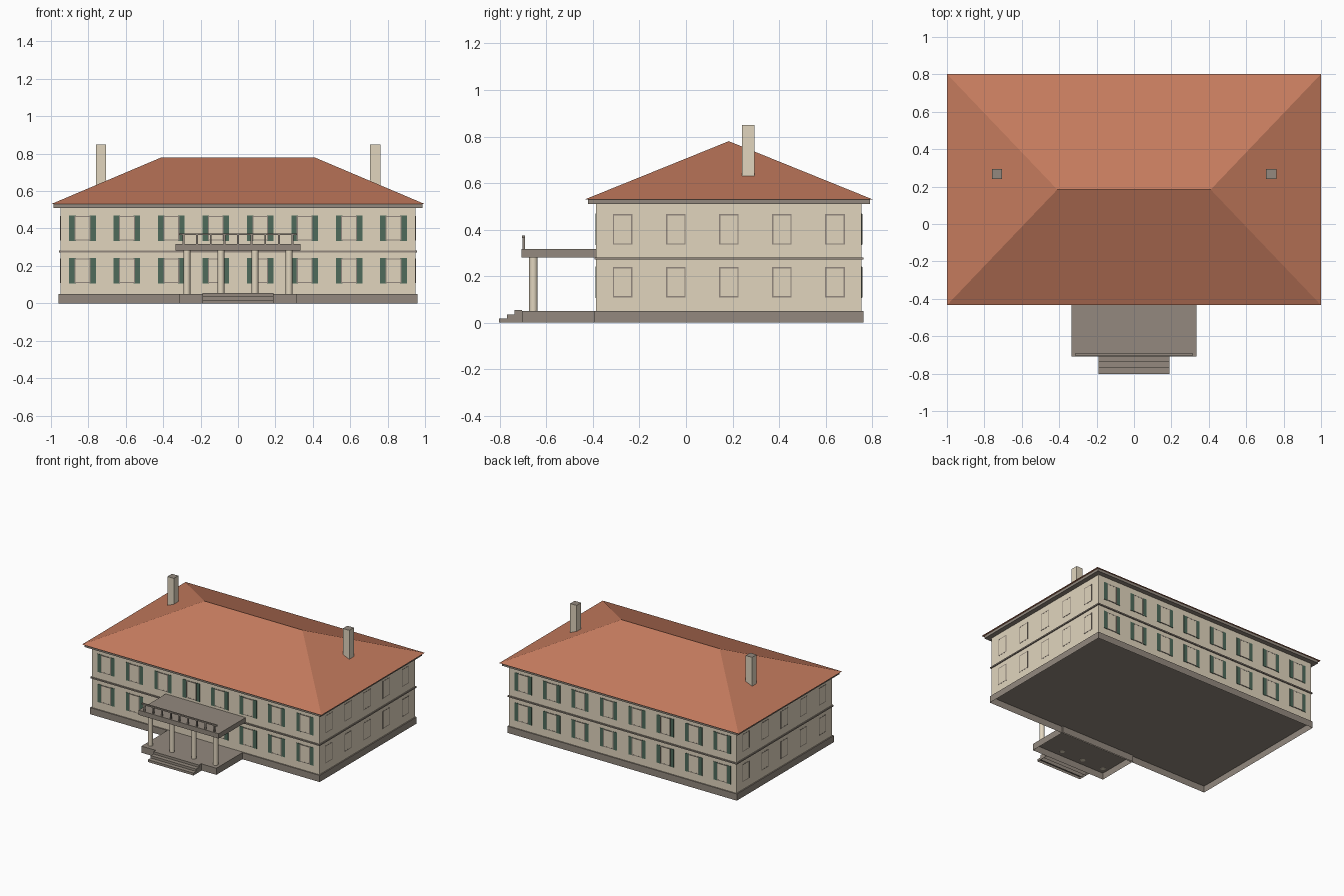
import bpy, bmesh, math
from mathutils import Matrix, Vector

if "Cube" in bpy.data.objects:
    bpy.data.objects.remove(bpy.data.objects["Cube"])


def material(name, r, g, b):
    lin = [((c / 255 + 0.055) / 1.055) ** 2.4 for c in (r, g, b)]
    m = bpy.data.materials.new(name)
    m.diffuse_color = (*lin, 1)
    m.use_nodes = True
    m.node_tree.nodes["Principled BSDF"].inputs["Base Color"].default_value = m.diffuse_color
    return m


WALL = material("cream plaster", 225, 213, 190)
ROOF = material("terracotta tile", 197, 123, 94)
STONE = material("grey stone", 147, 137, 126)
GREEN = material("shutter green", 78, 107, 91)

CY = 0.184            # centre of the house in y
HX, HY = 0.95, 0.57   # half sizes of the walls


def add_box(bm, x0, x1, y0, y1, z0, z1, mat=0, open_bottom=False):
    size = Vector((x1 - x0, y1 - y0, z1 - z0))
    mid = Vector(((x0 + x1) / 2, (y0 + y1) / 2, (z0 + z1) / 2))
    verts = bmesh.ops.create_cube(bm, size=1, matrix=Matrix.Translation(mid) @ Matrix.Diagonal((*size, 1)))["verts"]
    faces = {f for v in verts for f in v.link_faces}
    for f in faces:
        f.material_index = mat
    if open_bottom:
        low = [f for f in faces if all(abs(v.co.z - z0) < 1e-5 for v in f.verts)]
        bmesh.ops.delete(bm, geom=low, context='FACES_ONLY')
    return verts


def finish(name, bm, *mats):
    mesh = bpy.data.meshes.new(name)
    bm.to_mesh(mesh)
    bm.free()
    for m in mats:
        mesh.materials.append(m)
    ob = bpy.data.objects.new(name, mesh)
    bpy.context.collection.objects.link(ob)
    return ob


def box(name, mat, *bounds, open_bottom=False):
    bm = bmesh.new()
    add_box(bm, *bounds, open_bottom=open_bottom)
    return finish(name, bm, mat)


def house_layer(name, mat, grow, z0, z1, open_bottom=False):
    box(name, mat, -HX - grow, HX + grow, CY - HY - grow, CY + HY + grow, z0, z1, open_bottom=open_bottom)


# House body: the plinth is a hollow shell, open underneath
house_layer("plinth", STONE, 0.009, 0, 0.05, True)
house_layer("walls", WALL, 0, 0.05, 0.512, True)
house_layer("floor_band", STONE, 0.008, 0.271, 0.281)
house_layer("cornice", STONE, 0.036, 0.51, 0.53)

# Hipped roof: a box whose top is squeezed into a ridge
bm = bmesh.new()
for v in add_box(bm, -1, 1, CY - 0.618, CY + 0.618, 0.53, 0.78):
    if v.co.z > 0.6:
        v.co.x = math.copysign(0.41, v.co.x)
        v.co.y = CY
bmesh.ops.remove_doubles(bm, verts=bm.verts[:], dist=0.001)
finish("hip_roof", bm, ROOF)

# Chimneys with stone tops
for x, name in ((-0.732, "left_chimney"), (0.734, "right_chimney")):
    bm = bmesh.new()
    add_box(bm, x - 0.027, x + 0.027, 0.241, 0.295, 0.56, 0.85)
    bm.normal_update()
    for f in bm.faces:
        if f.normal.z > 0.9:
            f.material_index = 1
    finish(name, bm, WALL, STONE)

# Windows: built facing -y at the origin, then turned onto each wall
ROWS = (0.1735, 0.401)


def window_wall(name, angle, distance, count, spacing, shutters):
    bm = bmesh.new()
    panels = bmesh.new()
    out = 0.004 if shutters else 0.0012
    w, h, t = 0.0425, 0.066, 0.006
    for row in ROWS:
        for i in range(count):
            x = (i - (count - 1) / 2) * spacing
            # Frame bars and pane
            for s in (-1, 1):
                c, z = x + s * (w - t / 2), row + s * (h - t / 2)
                add_box(bm, c - t / 2, c + t / 2, -out, 0.001, row - h, row + h)
                add_box(bm, x - w + t, x + w - t, -out, 0.001, z - t / 2, z + t / 2)
            add_box(bm, x - w + t, x + w - t, -out * 0.8, 0.001, row - h + t, row + h - t, 1)
            # Shutters tucked behind the frame edge
            for s in (-1, 1):
                c = x + s * 0.0535
                add_box(panels, c - 0.0175, c + 0.0175, -0.003, 0.001, row - 0.068, row + 0.068)
    turn = Matrix.Translation((0, CY, 0)) @ Matrix.Rotation(angle, 4, 'Z') @ Matrix.Translation((0, -distance, 0))
    finish(name + "_windows", bm, STONE, WALL).matrix_world = turn
    if shutters:
        finish(name + "_shutters", panels, GREEN).matrix_world = turn
    else:
        panels.free()


window_wall("front", 0, HY, 8, HX / 4, True)
window_wall("back", math.pi, HY, 8, HX / 4, True)
window_wall("right", math.pi / 2, HX, 5, HY * 0.4, False)
window_wall("left", -math.pi / 2, HX, 5, HY * 0.4, False)

# Porch floor shell and flat porch roof
box("porch_floor", STONE, -0.313, 0.313, -0.705, -0.385, 0, 0.05, open_bottom=True)
box("porch_roof", STONE, -0.334, 0.334, -0.708, -0.38, 0.281, 0.317)

# Steps: hollow blocks rising towards the porch
bm = bmesh.new()
for i in range(3):
    y = -0.803 + i * 0.0325
    add_box(bm, -0.19, 0.19, y, y + 0.0325, 0, (i + 1) * 0.018, open_bottom=True)
finish("steps", bm, STONE)

# Round columns
bm = bmesh.new()
for i in range(4):
    bmesh.ops.create_cone(bm, cap_ends=True, segments=16, radius1=0.018, radius2=0.018, depth=0.233,
                          matrix=Matrix.Translation(((i - 1.5) * 0.182, -0.656, 0.1655)))
columns = finish("columns", bm, WALL)
bpy.context.view_layer.objects.active = columns
columns.select_set(True)
bpy.ops.object.shade_smooth_by_angle(angle=math.radians(35))

# Balcony railing
bm = bmesh.new()
add_box(bm, -0.315, 0.315, -0.704, -0.692, 0.364, 0.374)
for i in range(9):
    x = (i - 4) * 0.0728
    add_box(bm, x - 0.005, x + 0.005, -0.703, -0.693, 0.317, 0.364)
finish("railing", bm, STONE)
